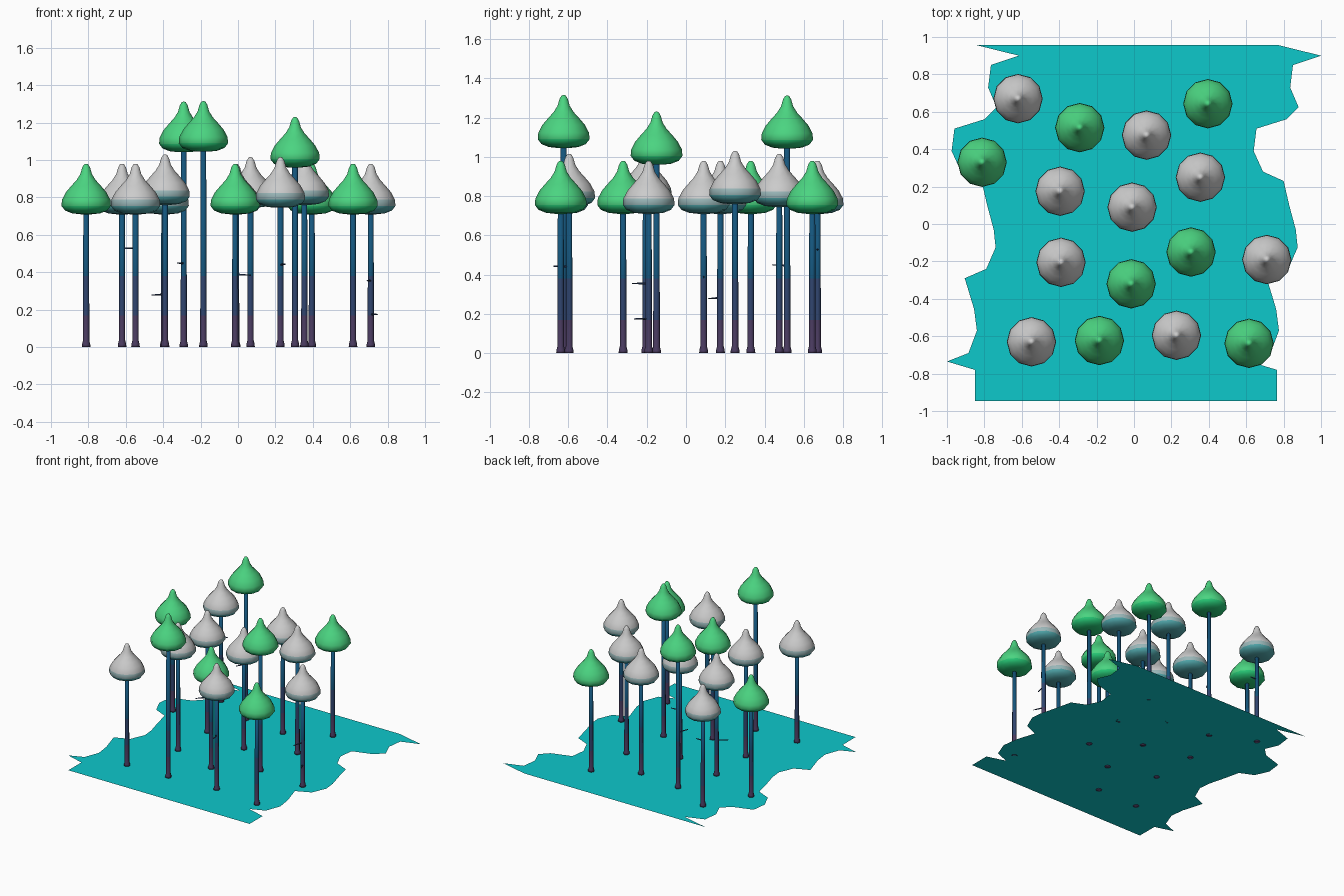
import bpy, bmesh, math
from mathutils import Vector

if "Cube" in bpy.data.objects:
    bpy.data.objects.remove(bpy.data.objects["Cube"])


def mat(name, r, g, b):
    m = bpy.data.materials.new(name)
    m.diffuse_color = (r, g, b, 1)
    m.use_nodes = True
    m.node_tree.nodes["Principled BSDF"].inputs["Base Color"].default_value = m.diffuse_color
    return m


TEAL = mat("ground_teal", 0.004, 0.58, 0.60)
GREEN = mat("leaf_green", 0.07, 0.66, 0.22)
GREEN_LOW = mat("leaf_green_low", 0.02, 0.58, 0.18)
GREY = mat("leaf_grey", 0.53, 0.53, 0.53)
GREY_MID = mat("leaf_grey_mid", 0.32, 0.47, 0.48)
GREY_LOW = mat("leaf_grey_teal", 0.08, 0.38, 0.40)
BARK_LOW = mat("bark_purple", 0.07, 0.045, 0.12)
BARK_MID = mat("bark_slate", 0.03, 0.06, 0.16)
BARK_TOP = mat("bark_blue", 0.007, 0.09, 0.20)


def finish(name, bm, mats, loc=(0, 0, 0), smooth=True):
    me = bpy.data.meshes.new(name)
    bm.normal_update()
    bm.to_mesh(me)
    bm.free()
    for m in mats:
        me.materials.append(m)
    ob = bpy.data.objects.new(name, me)
    ob.location = loc
    bpy.context.collection.objects.link(ob)
    for p in me.polygons:
        p.use_smooth = smooth
    return ob


def lathe(name, profile, sides, mats, loc, bands):
    """Rings of (radius, z) from bottom to top, capped; bands = material index per strip."""
    bm = bmesh.new()
    rings = []
    for r, z in profile:
        rings.append([bm.verts.new((r * math.cos(2 * math.pi * i / sides),
                                    r * math.sin(2 * math.pi * i / sides), z))
                      for i in range(sides)])
    for k, (a, b) in enumerate(zip(rings, rings[1:])):
        for i in range(sides):
            j = (i + 1) % sides
            bm.faces.new((a[i], a[j], b[j], b[i])).material_index = bands[k]
    bm.faces.new(rings[0][::-1]).material_index = bands[0]
    bm.faces.new(rings[-1]).material_index = bands[-1]
    return finish(name, bm, mats, loc)


def twig(name, start, direction):
    """Thin tapered peg pointing sideways out of a trunk."""
    d = Vector(direction)
    bm = bmesh.new()
    bmesh.ops.create_cone(bm, cap_ends=True, segments=5, radius1=0.006,
                          radius2=0.003, depth=d.length)
    bmesh.ops.translate(bm, verts=bm.verts, vec=(0, 0, d.length / 2))
    bmesh.ops.rotate(bm, verts=bm.verts,
                     matrix=Vector((0, 0, 1)).rotation_difference(d).to_matrix())
    finish(name, bm, [BARK_MID], start)


# Ground sheet: the ragged left edge repeats on the right
edge = [(-0.845, 0.957), (-0.615, 0.90), (-0.765, 0.85), (-0.78, 0.73), (-0.735, 0.625),
        (-0.80, 0.56), (-0.96, 0.51), (-0.975, 0.39), (-0.925, 0.28), (-0.815, 0.23),
        (-0.785, 0.10), (-0.75, -0.03), (-0.74, -0.125), (-0.79, -0.24), (-0.905, -0.29),
        (-0.855, -0.455), (-0.84, -0.57), (-0.885, -0.69), (-1.0, -0.735),
        (-0.85, -0.78), (-0.85, -0.945)]
bm = bmesh.new()
outline = edge + [(x + 1.615, y) for x, y in reversed(edge)]
bm.faces.new([bm.verts.new((x, y, 0)) for x, y in outline])
finish("ground", bm, [TEAL], smooth=False)

# Trees: x, y, tip height
grey_trees = [(-0.62, 0.67, 0.98), (0.067, 0.475, 1.015), (-0.395, 0.175, 0.98),
              (-0.01, 0.09, 0.98), (0.355, 0.25, 1.03), (-0.39, -0.205, 1.03),
              (0.71, -0.19, 0.98), (-0.548, -0.63, 0.98), (0.227, -0.595, 1.015)]
green_trees = [(-0.812, 0.33, 0.98), (-0.29, 0.515, 1.312), (0.395, 0.643, 0.98),
               (0.305, -0.15, 1.23), (-0.015, -0.32, 0.98), (-0.185, -0.623, 1.315),
               (0.615, -0.638, 0.98)]

# Onion-shaped crown profile, heights measured down from the tip
crown = [(0.03, -0.270), (0.075, -0.265), (0.113, -0.250), (0.132, -0.225), (0.129, -0.192),
         (0.108, -0.152), (0.080, -0.119), (0.051, -0.087), (0.031, -0.055),
         (0.021, -0.020), (0.011, -0.003), (0.004, 0)]


def tree(kind, n, x, y, top, mats, bands):
    lathe(f"{kind}_crown_{n}", crown, 12, mats, (x, y, top), bands)
    h = top - 0.25
    trunk = [(0.023, 0), (0.022, 0.015), (0.017, 0.035), (0.017, 0.17),
             (0.016, 0.38), (0.015, h)]
    lathe(f"{kind}_trunk_{n}", trunk, 8, [BARK_LOW, BARK_MID, BARK_TOP], (x, y, 0),
          [0, 0, 0, 1, 2])


for n, t in enumerate(grey_trees, 1):
    tree("grey", n, *t, [GREY, GREY_MID, GREY_LOW], [2, 2, 2, 1] + [0] * 7)
for n, t in enumerate(green_trees, 1):
    tree("green", n, *t, [GREEN, GREEN_LOW], [1, 1, 1] + [0] * 8)

# Twigs on some trunks: start point and direction
twigs = [((-0.62, 0.67, 0.528), (0.06, 0, 0)),
         ((-0.395, 0.175, 0.282), (-0.065, -0.06, -0.004)),
         ((-0.29, 0.515, 0.447), (-0.035, -0.075, 0.003)),
         ((-0.01, 0.09, 0.388), (0.08, 0, -0.004)),
         ((0.227, -0.595, 0.44), (0.025, -0.08, 0.003)),
         ((0.71, -0.19, 0.355), (-0.02, -0.085, 0)),
         ((0.71, -0.19, 0.175), (0.035, -0.075, 0))]
for n, (s, d) in enumerate(twigs, 1):
    twig(f"twig_{n}", s, d)
